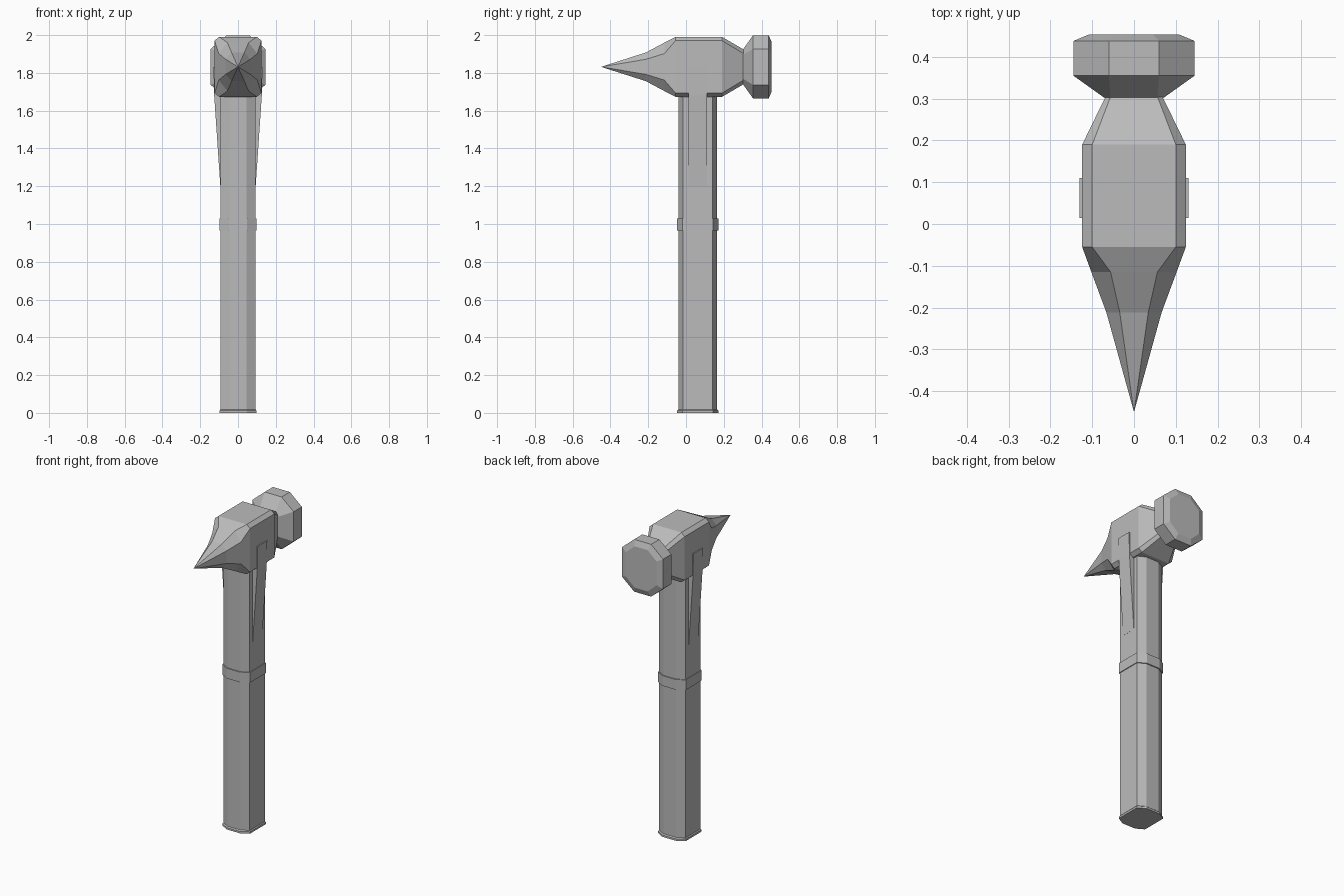
import bpy, bmesh
from mathutils import Vector

old = bpy.data.objects.get("Cube")
if old:
    bpy.data.objects.remove(old, do_unlink=True)

# One plain grey material
grey = bpy.data.materials.new("plain grey")
grey.use_nodes = True
colour = (0.5, 0.5, 0.5, 1)
grey.diffuse_color = colour
grey.node_tree.nodes["Principled BSDF"].inputs["Base Color"].default_value = colour


def octagon(hu, hv, fu, fv):
    """Chamfered rectangle: half sizes and half lengths of its flats."""
    return [(hu, -fv), (hu, fv), (fu, hv), (-fu, hv),
            (-hu, fv), (-hu, -fv), (-fu, -hv), (fu, -hv)]


def loft(name, sections, place, tip=None):
    """Skin a row of (station, outline) sections, capped or ended in a point."""
    bm = bmesh.new()
    rings = [[bm.verts.new(place(u, v, s)) for u, v in outline]
             for s, outline in sections]
    for a, b in zip(rings, rings[1:]):
        for i in range(len(a)):
            j = (i + 1) % len(a)
            bm.faces.new((a[i], a[j], b[j], b[i]))
    bm.faces.new(rings[-1])
    if tip:
        point = bm.verts.new(tip)
        first = rings[0]
        for i in range(len(first)):
            bm.faces.new((first[i], first[(i + 1) % len(first)], point))
    else:
        bm.faces.new(rings[0])
    bmesh.ops.recalc_face_normals(bm, faces=bm.faces)
    mesh = bpy.data.meshes.new(name)
    bm.to_mesh(mesh)
    bm.free()
    mesh.materials.append(grey)
    obj = bpy.data.objects.new(name, mesh)
    bpy.context.collection.objects.link(obj)
    return obj


HEAD_Z = 1.832
GRIP_Y = 0.062


def along_head(u, v, s):
    return Vector((u, s, HEAD_Z + v))


def along_handle(u, v, s):
    return Vector((u, GRIP_Y + v, s))


# Head: spike, block and tapered neck
loft("head", [
    (-0.212, octagon(0.066, 0.076, 0.034, 0.04)),
    (-0.115, octagon(0.102, 0.128, 0.056, 0.07)),
    (-0.055, octagon(0.124, 0.159, 0.1, 0.139)),
    (0.19, octagon(0.124, 0.159, 0.1, 0.139)),
    (0.305, octagon(0.068, 0.092, 0.056, 0.07)),
], along_head, tip=(0, -0.45, HEAD_Z))

# Striking face with bevelled rim
loft("striking_face", [
    (0.3, octagon(0.068, 0.09, 0.056, 0.062)),
    (0.355, octagon(0.145, 0.167, 0.06, 0.095)),
    (0.438, octagon(0.145, 0.167, 0.06, 0.095)),
    (0.453, octagon(0.109, 0.132, 0.046, 0.076)),
], along_head)

# Handle shaft, middle band and foot rim
shaft = octagon(0.093, 0.103, 0.045, 0.077)
collar = octagon(0.098, 0.11, 0.047, 0.08)
loft("handle", [(0.01, shaft), (1.75, shaft)], along_handle)
loft("handle_band", [(0.965, collar), (1.03, collar)], along_handle)
loft("handle_foot", [(0, collar), (0.012, collar), (0.018, shaft)], along_handle)

# Side straps tapering down the handle
for side, label in ((1, "left"), (-1, "right")):
    def strap(outer):
        return [(side * 0.08, -0.048), (side * outer, -0.048),
                (side * outer, 0.048), (side * 0.08, 0.048)]
    loft(label + "_strap", [(1.2, strap(0.0935)), (1.68, strap(0.126)),
                            (1.832, strap(0.13))], along_handle)
